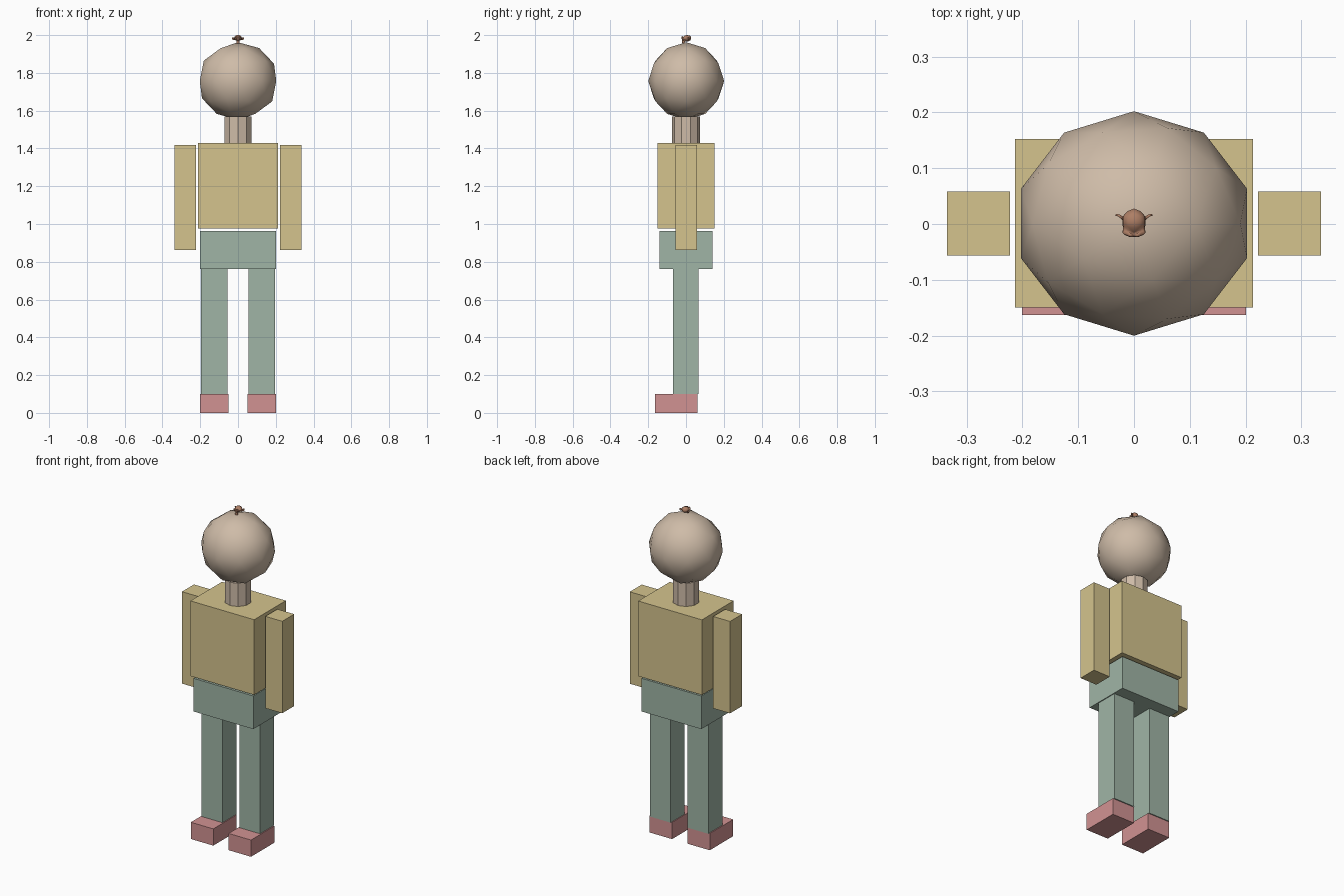
import bpy

if "Cube" in bpy.data.objects:
    bpy.data.objects.remove(bpy.data.objects["Cube"])


def material(name, rgb):
    m = bpy.data.materials.new(name)
    m.diffuse_color = (*rgb, 1)
    m.use_nodes = True
    m.node_tree.nodes["Principled BSDF"].inputs["Base Color"].default_value = m.diffuse_color
    return m


SKIN = material("skin", (0.62, 0.50, 0.39))
SHIRT = material("shirt", (0.66, 0.55, 0.27))
TROUSERS = material("trousers", (0.35, 0.46, 0.38))
SHOES = material("shoes", (0.64, 0.29, 0.29))
BROWN = material("brown", (0.42, 0.21, 0.13))


def finish(name, mat, scale=(1, 1, 1)):
    ob = bpy.context.object
    ob.name = name
    ob.scale = scale
    bpy.ops.object.transform_apply(location=False, rotation=False, scale=True)
    ob.data.materials.append(mat)
    return ob


def box(name, mat, x, y, z):
    """Box from (min, max) ranges."""
    ranges = (x, y, z)
    bpy.ops.mesh.primitive_cube_add(size=1, location=[(a + b) / 2 for a, b in ranges])
    return finish(name, mat, [b - a for a, b in ranges])


# Torso and hips
box("torso", SHIRT, (-0.213, 0.213), (-0.15, 0.152), (0.976, 1.43))
box("hips", TROUSERS, (-0.2, 0.2), (-0.14, 0.14), (0.762, 0.962))

# Paired limbs
for side, s in (("left", 1), ("right", -1)):
    def span(a, b):
        return tuple(sorted((s * a, s * b)))
    box(side + "_arm", SHIRT, span(0.222, 0.335), (-0.056, 0.058), (0.862, 1.417))
    box(side + "_leg", TROUSERS, span(0.056, 0.195), (-0.068, 0.066), (0.1, 0.762))
    box(side + "_shoe", SHOES, span(0.051, 0.201), (-0.163, 0.06), (0.0, 0.101))

# Neck: ten-sided column
bpy.ops.mesh.primitive_cylinder_add(vertices=10, radius=0.075, depth=0.145,
                                    location=(0, 0, 1.4975))
finish("neck", SKIN)

# Head: coarse smooth-shaded ball
bpy.ops.mesh.primitive_ico_sphere_add(subdivisions=2, radius=1, location=(0, 0.001, 1.757))
finish("head", SKIN, (0.213, 0.201, 0.205))
bpy.ops.object.shade_smooth()

# Tiny monkey-head ornament on the crown
bpy.ops.mesh.primitive_monkey_add(size=2, location=(0, 0.002, 1.9765))
finish("crown_ornament", BROWN, (0.0242, 0.030, 0.024))
bpy.ops.object.shade_smooth()
